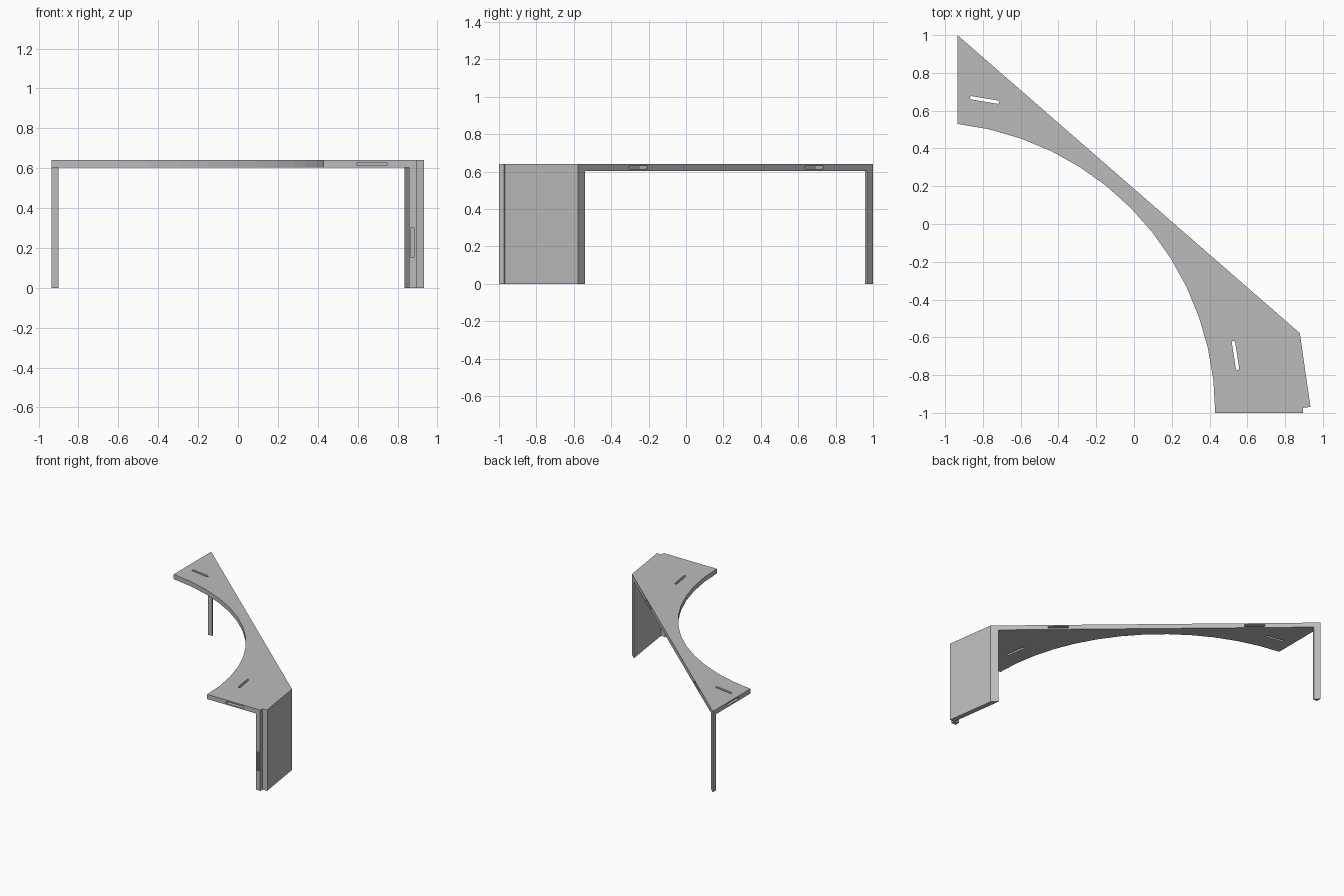
import bpy, bmesh
from math import cos, sin, pi, radians, atan2
from mathutils import Vector, Matrix

cube = bpy.data.objects.get("Cube")
if cube:
    bpy.data.objects.remove(cube, do_unlink=True)

grey = bpy.data.materials.new("plain grey")
grey.use_nodes = True
COLOUR = (0.5, 0.5, 0.5, 1)
grey.diffuse_color = COLOUR
grey.node_tree.nodes["Principled BSDF"].inputs["Base Color"].default_value = COLOUR

HEIGHT, BOARD = 0.64, 0.037
UNDER = HEIGHT - BOARD


def prism(name, outline, z0, z1):
    """Extrude a flat outline between two heights."""
    bm = bmesh.new()
    face = bm.faces.new([bm.verts.new((x, y, z0)) for x, y in outline])
    new = bmesh.ops.extrude_face_region(bm, geom=[face])["geom"]
    bmesh.ops.translate(bm, vec=(0, 0, z1 - z0),
                        verts=[v for v in new if isinstance(v, bmesh.types.BMVert)])
    bmesh.ops.recalc_face_normals(bm, faces=bm.faces)
    mesh = bpy.data.meshes.new(name)
    bm.to_mesh(mesh)
    bm.free()
    mesh.materials.append(grey)
    obj = bpy.data.objects.new(name, mesh)
    bpy.context.collection.objects.link(obj)
    return obj


def slot_outline(a, b, radius):
    """Long slot with round ends."""
    a, b = Vector(a), Vector(b)
    turn = atan2(b.y - a.y, b.x - a.x)
    points = []
    for centre, start in ((b, turn - pi / 2), (a, turn + pi / 2)):
        for i in range(7):
            t = start + pi * i / 6
            points.append((centre.x + radius * cos(t), centre.y + radius * sin(t)))
    return points


def edge_slot(centre, angle, length, height, depth):
    """Rectangular cutter sunk into an upright face that runs along angle."""
    l, d, h = length / 2, depth, height / 2
    cutter = prism("slot_cutter", [(-l, -d), (l, -d), (l, d), (-l, d)], -h, h)
    cutter.matrix_world = Matrix.Translation(centre) @ Matrix.Rotation(angle, 4, "Z")
    return cutter


def cut(target, cutter):
    cutter.hide_render = True
    mod = target.modifiers.new("slot", "BOOLEAN")
    mod.operation = "DIFFERENCE"
    mod.solver = "EXACT"
    mod.object = cutter
    bpy.context.view_layer.update()
    bpy.context.view_layer.objects.active = target
    bpy.ops.object.modifier_apply(modifier=mod.name)
    bpy.data.objects.remove(cutter, do_unlink=True)


# Curved inner edge of the desk top
CENTRE, RADIUS, STEPS = (-1.11, -1.0), 1.54, 13
arc = []
for i in range(STEPS + 1):
    t = radians(83.5) * i / STEPS
    arc.append((CENTRE[0] + RADIUS * cos(t), CENTRE[1] + RADIUS * sin(t)))

# Shared corners
tip, shoulder = (-0.935, 1.0), (0.878, -0.578)
panel_front = [(0.934, -0.968), (0.895, -0.974), (0.895, -1.0)]

# Desk top
top = prism("desk_top", arc + [tip, shoulder] + panel_front, UNDER, HEIGHT)

# Cable slots through the top
for a, b in (((-0.86, 0.668), (-0.722, 0.645)), ((0.527, -0.628), (0.548, -0.765))):
    cut(top, prism("slot_cutter", slot_outline(a, b, 0.009), UNDER - 0.1, HEIGHT + 0.1))

# Joining slots in the edges of the top
mid = (UNDER + HEIGHT) / 2
run = Vector(shoulder) - Vector(tip)
diagonal = atan2(run.y, run.x)
for y in (-0.255, 0.685):
    x = tip[0] + (y - tip[1]) * run.x / run.y
    cut(top, edge_slot((x, y, mid), diagonal, 0.15, 0.016, 0.06))
cut(top, edge_slot((0.672, -1.0, mid), 0, 0.15, 0.016, 0.06))
cut(top, edge_slot((-0.935, 0.75, mid), pi / 2, 0.15, 0.016, 0.06))

# Side panel with its front batten
panel = prism("side_panel",
              [shoulder] + panel_front
              + [(0.857, -1.0), (0.857, -0.962), (0.893, -0.962), (0.834, -0.54)],
              0, UNDER)
cut(panel, edge_slot((0.876, -1.0, 0.228), 0, 0.015, 0.15, 0.028))

# Slim back leg under the pointed corner
prism("back_leg", [tip, (-0.899, 0.969), (-0.899, 0.957), (-0.935, 0.957)], 0, UNDER)
